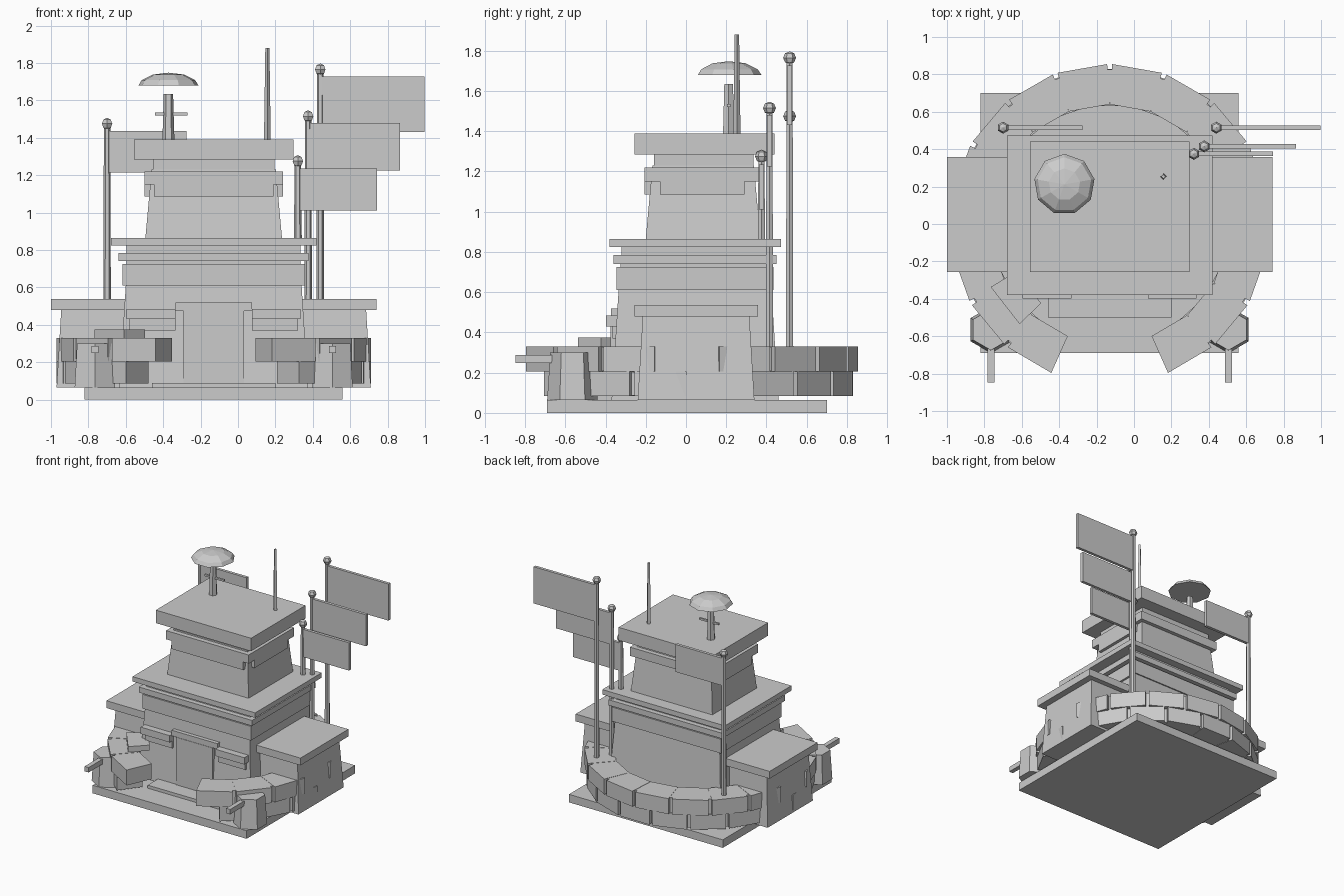
import bpy, bmesh, math
from mathutils import Vector

if "Cube" in bpy.data.objects:
    bpy.data.objects.remove(bpy.data.objects["Cube"])

CX = -0.13  # symmetry axis of the bunker
mat = bpy.data.materials.new("concrete_grey")
mat.diffuse_color = (0.6, 0.6, 0.6, 1)
mat.use_nodes = True
mat.node_tree.nodes["Principled BSDF"].inputs["Base Color"].default_value = mat.diffuse_color


def finish(name, bm):
    bmesh.ops.recalc_face_normals(bm, faces=bm.faces)
    me = bpy.data.meshes.new(name)
    bm.to_mesh(me)
    bm.free()
    me.materials.append(mat)
    ob = bpy.data.objects.new(name, me)
    bpy.context.collection.objects.link(ob)
    return ob


def prism(bm, bottom, top):
    """Closed solid between two matching loops of points."""
    a = [bm.verts.new(p) for p in bottom]
    b = [bm.verts.new(p) for p in top]
    n = len(a)
    bm.faces.new(a[::-1])
    bm.faces.new(b)
    for i in range(n):
        j = (i + 1) % n
        bm.faces.new((a[i], a[j], b[j], b[i]))


def rect(x0, x1, y0, y1, z):
    return [(x0, y0, z), (x1, y0, z), (x1, y1, z), (x0, y1, z)]


def block(name, x, y, z, taper=0.0):
    """Box; the top is drawn in by taper on every side."""
    bm = bmesh.new()
    t = taper
    prism(bm, rect(*x, *y, z[0]), rect(x[0] + t, x[1] - t, y[0] + t, y[1] - t, z[1]))
    return finish(name, bm)


def sym(half, c=CX):
    return (c - half, c + half)


def ngon(cx, cy, r, z, n, turn=0.0):
    return [(cx + r * math.cos(turn + math.tau * i / n),
             cy + r * math.sin(turn + math.tau * i / n), z) for i in range(n)]


def post(name, x, y, z0, z1, r0, r1, n=6, turn=0.0):
    bm = bmesh.new()
    prism(bm, ngon(x, y, r0, z0, n, turn), ngon(x, y, r1, z1, n, turn))
    return finish(name, bm)


# base plate
block("base_plate", sym(0.69), (-0.69, 0.70), (0, 0.065))

# main tower, stacked from the ground up
block("tower_lower", sym(0.505), (-0.37, 0.46), (0.065, 0.61), 0.035)
block("tower_band", sym(0.487), (-0.345, 0.435), (0.61, 0.725))
block("tower_neck", sym(0.465), (-0.325, 0.415), (0.725, 0.74))
block("ledge_lower", sym(0.508), (-0.36, 0.45), (0.74, 0.785))
block("ledge_neck", sym(0.465), (-0.32, 0.41), (0.785, 0.825))
block("ledge_upper", sym(0.55), (-0.38, 0.473), (0.825, 0.865))

# upper tower with visor band and hanging window panels
block("tower_upper", sym(0.365), (-0.2, 0.37), (0.865, 1.23), 0.033)
block("visor_band", sym(0.37), (-0.207, 0.375), (1.15, 1.22))
block("visor_front_panel", sym(0.32), (-0.207, -0.15), (1.085, 1.15))
for s, side in ((-1, "left"), (1, "right")):
    xs = sorted((CX + s * 0.30, CX + s * 0.37))
    block("visor_panel_" + side, xs, (-0.13, 0.29), (1.085, 1.15))
block("roof_neck", sym(0.325), (-0.16, 0.335), (1.23, 1.285))
block("roof_slab", sym(0.427), (-0.257, 0.44), (1.285, 1.39))

# side wings, window hoods, sills and gun posts, left and right
for s, side in ((-1, "left"), (1, "right")):
    def span(a, b):
        return sorted((CX + s * a, CX + s * b))
    block("wing_body_" + side, span(0.40, 0.84), (-0.24, 0.34), (0.065, 0.48), 0.025)
    block("wing_roof_" + side, span(0.42, 0.87), (-0.257, 0.357), (0.478, 0.537))
    block("window_hood_" + side, span(0.205, 0.465), (-0.397, -0.32), (0.43, 0.485))
    block("window_frame_" + side, span(0.205, 0.45), (-0.365, -0.32), (0.37, 0.43))
    post("gun_post_" + side, CX + s * 0.635, -0.565, 0.065, 0.3, 0.125, 0.11, 6, math.pi / 6)
    block("gun_barrel_" + side, span(0.617, 0.653), (-0.847, -0.6), (0.248, 0.288))

# entrance
block("door", sym(0.162), (-0.375, -0.32), (0.065, 0.475))
block("door_lintel", sym(0.205), (-0.372, -0.32), (0.475, 0.52))
block("door_step", sym(0.33), (-0.5, -0.35), (0.065, 0.09))


# sandbag ring: wedge bags with narrow notches on the outside
def bag(bm, a0, a1, r0, r1, z0, z1, notch=0.9):
    loop = [(r0, a0), (r1, a0 + notch), (r1, a1 - notch), (r0, a1)]
    pts = [(CX + r * math.cos(math.radians(a)), r * math.sin(math.radians(a))) for r, a in loop]
    prism(bm, [(x, y, z0) for x, y in pts], [(x, y, z1) for x, y in pts])


def bag_row(name, a0, a1, n, r1, z0, z1):
    bm = bmesh.new()
    step = (a1 - a0) / n
    for i in range(n):
        b0, b1 = a0 + i * step, a0 + (i + 1) * step
        ys = [0.84 * math.sin(math.radians(b)) for b in (b0, b1)]
        if min(ys) > -0.25 and max(ys) < 0.35:
            continue  # hidden inside a wing
        bag(bm, b0, b1, 0.64, r1, z0, z1)
        if i:  # solid joint behind each notch
            bag(bm, b0 - 1, b0 + 1, 0.65, r1 - 0.03, z0 + 0.002, z1 - 0.002, 0)
    return finish(name, bm)


bag_row("sandbags_lower", -58, 237, 15, 0.84, 0.085, 0.205)
bag_row("sandbags_upper", -69.5, 249.5, 16, 0.855, 0.205, 0.33)
bm = bmesh.new()
bag(bm, 207, 229, 0.56, 0.72, 0.33, 0.375)
finish("loose_sandbag", bm)

# dish on its mast, with a crossbar
MX, MY = -0.372, 0.212
post("dish_mast", MX, MY, 1.39, 1.635, 0.032, 0.025)
block("dish_crossbar", (-0.445, -0.27), (MY - 0.008, MY + 0.008), (1.52, 1.535))
bm = bmesh.new()
rings = [[bm.verts.new(p) for p in ngon(MX, MY, r, z, 9, math.radians(10))]
         for r, z in ((0.163, 1.68), (0.145, 1.708), (0.085, 1.738))]
bm.faces.new(rings[0][::-1])
tip = bm.verts.new((MX, MY, 1.748))
for i in range(9):
    j = (i + 1) % 9
    for lo, hi in zip(rings, rings[1:]):
        bm.faces.new((lo[i], lo[j], hi[j], hi[i]))
    bm.faces.new((rings[2][i], rings[2][j], tip))
finish("radar_dish", bm)

# whip antenna
post("antenna", 0.157, 0.253, 1.39, 1.88, 0.018, 0.011, 4)

# flags: x, y, pole foot, finial height, flag end x, flag bottom, flag top
flags = [("tall", 0.44, 0.515, 0.32, 1.765, 0.997, 1.43, 1.727),
         ("middle", 0.375, 0.415, 0.32, 1.515, 0.865, 1.225, 1.48),
         ("short", 0.32, 0.375, 0.865, 1.275, 0.742, 1.01, 1.235),
         ("left", -0.70, 0.515, 0.32, 1.475, -0.275, 1.215, 1.437)]
for n, x, y, z0, zt, xe, f0, f1 in flags:
    post("flag_pole_" + n, x, y, z0, zt, 0.021, 0.017)
    block("flag_cloth_" + n, (x + 0.01, xe), (y - 0.012, y + 0.012), (f0, f1))
    bm = bmesh.new()
    bmesh.ops.create_uvsphere(bm, u_segments=6, v_segments=4, radius=0.032)
    bmesh.ops.translate(bm, verts=bm.verts, vec=Vector((x, y, zt)))
    finish("flag_finial_" + n, bm)
